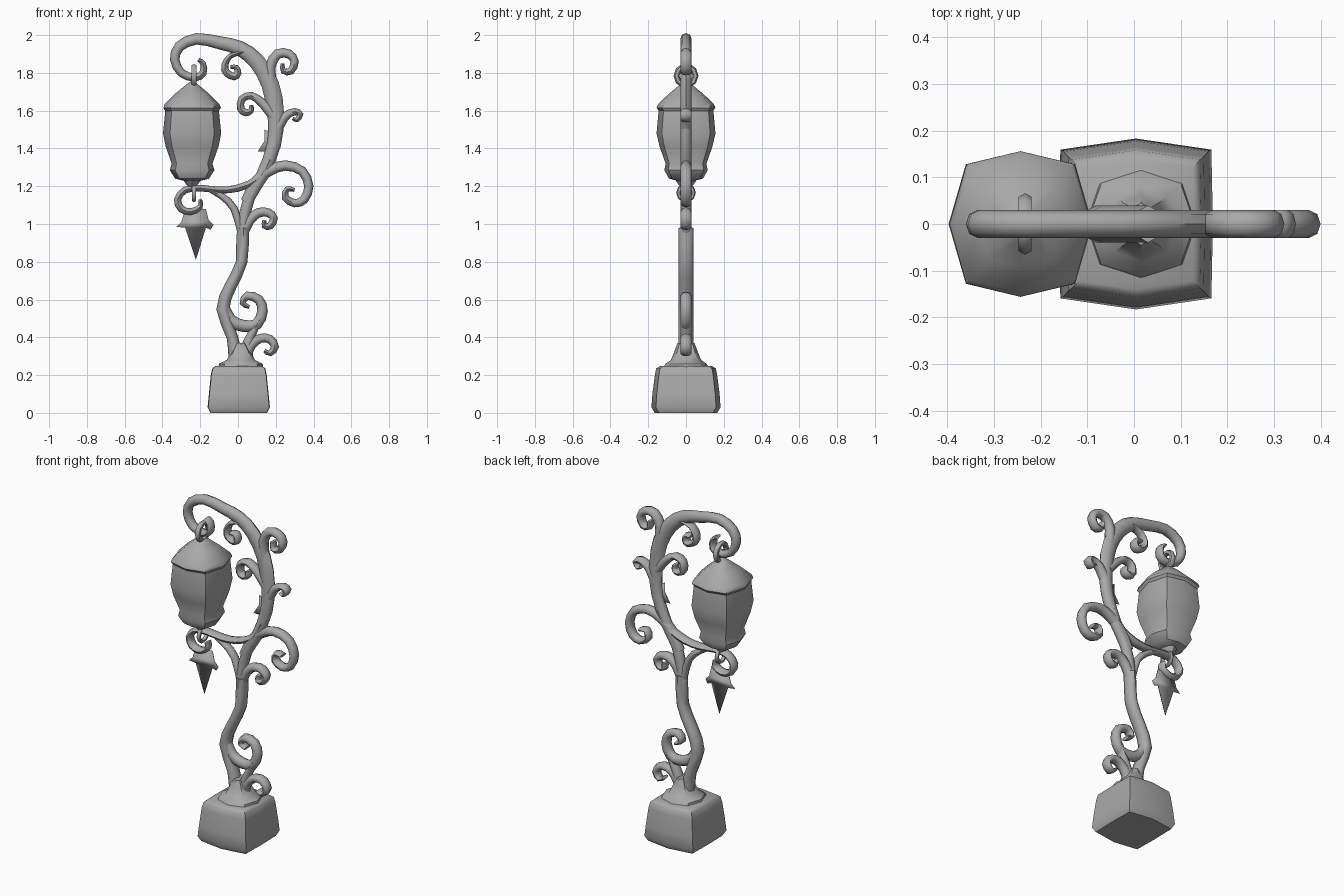
import bpy, bmesh, math
from mathutils import Vector

if "Cube" in bpy.data.objects:
    bpy.data.objects.remove(bpy.data.objects["Cube"], do_unlink=True)

grey = bpy.data.materials.new("plain grey")
grey.use_nodes = True
grey.diffuse_color = (0.4, 0.4, 0.4, 1)
grey.node_tree.nodes["Principled BSDF"].inputs["Base Color"].default_value = (0.4, 0.4, 0.4, 1)


def finish(name, bm, angle=60):
    """Turn a bmesh into a smooth-shaded object."""
    bmesh.ops.recalc_face_normals(bm, faces=bm.faces[:])
    mesh = bpy.data.meshes.new(name)
    bm.to_mesh(mesh)
    bm.free()
    mesh.materials.append(grey)
    obj = bpy.data.objects.new(name, mesh)
    bpy.context.collection.objects.link(obj)
    bpy.ops.object.select_all(action='DESELECT')
    obj.select_set(True)
    bpy.context.view_layer.objects.active = obj
    bpy.ops.object.shade_smooth_by_angle(angle=math.radians(angle))
    return obj


def skin(bm, rings, closed=False):
    """Bridge rings of points and cap the ends."""
    loops = [[bm.verts.new(p) for p in ring] for ring in rings]
    n = len(loops[0])
    pairs = list(zip(loops, loops[1:]))
    if closed:
        pairs.append((loops[-1], loops[0]))
    for a, b in pairs:
        for i in range(n):
            j = (i + 1) % n
            bm.faces.new((a[i], a[j], b[j], b[i]))
    if not closed:
        bm.faces.new(loops[0])
        bm.faces.new(loops[-1])


def smooth_path(pts, steps=2):
    """Catmull-Rom samples through the points."""
    p = [pts[0] * 2 - pts[1]] + pts + [pts[-1] * 2 - pts[-2]]
    out = []
    for a, b, c, d in zip(p, p[1:], p[2:], p[3:]):
        for s in range(steps):
            t = s / steps
            out.append((b * 2 + (c - a) * t + (a * 2 - b * 5 + c * 4 - d) * t * t
                        + (b * 3 - a - c * 3 + d) * t ** 3) / 2)
    return out + [pts[-1]]


def vine(name, points, widths, depth=3.0, sides=8):
    """Tapered branch through (x, z) points in hundredths."""
    path = smooth_path([Vector((x, 0, z)) / 100 for x, z in points])
    rings, last = [], len(path) - 1
    for i, p in enumerate(path):
        tangent = (path[min(i + 1, last)] - path[max(i - 1, 0)]).normalized()
        side = Vector((tangent.z, 0, -tangent.x))
        f = i / last * (len(widths) - 1)
        k = min(int(f), len(widths) - 2)
        w = (widths[k] + (widths[k + 1] - widths[k]) * (f - k)) / 100
        rings.append([p + side * w * math.cos(a) + Vector((0, depth / 100 * math.sin(a), 0))
                      for a in (math.tau * s / sides for s in range(sides))])
    bm = bmesh.new()
    skin(bm, rings)
    return finish(name, bm)


def block(name, cx, profile, corner_x, corner_y):
    """Eight-sided squarish body from (x radius, y radius, z) levels."""
    outline = [(1, 0), (corner_x, corner_y), (0, 1), (-corner_x, corner_y),
               (-1, 0), (-corner_x, -corner_y), (0, -1), (corner_x, -corner_y)]
    bm = bmesh.new()
    skin(bm, [[(cx + u * rx, v * ry, z) for u, v in outline] for rx, ry, z in profile])
    return finish(name, bm, 45)


def ring(name, centre, major, minor):
    """Ring standing in the side plane."""
    bm = bmesh.new()
    rings = []
    for i in range(10):
        a = math.tau * i / 10
        rings.append([(centre[0] + minor * math.sin(b),
                       (major + minor * math.cos(b)) * math.cos(a),
                       centre[1] + (major + minor * math.cos(b)) * math.sin(a))
                      for b in (math.tau * s / 6 for s in range(6))])
    skin(bm, rings, closed=True)
    return finish(name, bm)


def plate(name, points):
    """Thin flat plate in the front plane."""
    bm = bmesh.new()
    bm.faces.new([bm.verts.new((x / 100, 0, z / 100)) for x, z in points])
    obj = finish(name, bm)
    thick = obj.modifiers.new("thickness", 'SOLIDIFY')
    thick.thickness, thick.offset = 0.004, 0
    return obj


# Pedestal and the mound on top of it
block("pedestal", 0.004, [(.15, .165, 0), (.165, .183, .03), (.158, .178, .1),
                          (.148, .165, .2), (.14, .158, .235), (.125, .14, .247)], .98, .87)
block("root_mound", 0.015, [(.12, .12, .235), (.115, .11, .26), (.075, .08, .28),
                            (.05, .06, .33), (.025, .045, .37)], .75, .75)

# Trunk sweeping up into the overhead arch and hook
vine("lower_trunk", [(-1, 28), (-3, 40), (-8, 55), (-4, 67), (2, 80), (3, 98)],
     [4, 3, 3.5, 3.2, 3, 2.8], 4)
vine("trunk_arch", [(2, 80), (2.5, 98), (6, 114), (13, 126), (19, 142), (20, 158), (17, 174),
                    (10, 186), (1, 193), (-10, 196), (-22, 198), (-31, 194), (-33.5, 87 + 100),
                    (-30, 180), (-23, 177.5), (-18.5, 180), (-18.5, 185), (-21, 187)],
     [3, 3, 3.6, 4.8, 4.2, 3.2, 2.7, 2.2, 2, 1])

# Side scrolls
vine("crown_scroll", [(18, 172), (17, 183), (21, 190), (27, 190), (30, 186), (28, 181),
                      (24, 181), (23.5, 185)], [3, 2.7, 2.3, 2, 1])
vine("arch_scroll", [(3, 191), (-4, 189), (-7, 184), (-6, 180), (-2, 178), (0, 180),
                     (-1, 183), (-4, 183)], [1, 2, 2, 1])
vine("inner_scroll", [(19, 157), (13, 164), (7, 168), (2, 166), (1.5, 161), (4, 159),
                      (7, 160), (7, 163)], [3, 2, 2, 2, 1])
vine("outer_scroll", [(21, 151), (25, 157), (30, 159.5), (33, 158), (31, 155), (29, 156)],
     [3, 2, 1.6, .8])
vine("large_scroll", [(4, 112), (9, 122), (16, 128), (25, 131), (34, 128), (37.5, 120),
                      (35, 113), (30, 111), (25, 114), (26, 118.5), (30, 118)],
     [2.5, 3, 2.5, 2.4, 2, 1])
vine("middle_scroll", [(2, 94), (6, 102), (11, 106), (16, 106), (19, 103), (17, 99),
                       (14, 99), (14, 102)], [3, 2.6, 2.2, 2, 1])
vine("lower_scroll", [(-8, 56), (-4, 49), (3, 46), (10, 47), (13, 54), (11, 60), (5, 62),
                      (2.5, 58), (6, 56)], [3.5, 3.2, 2.8, 2.3, 1])
vine("root_strand", [(4, 28), (5, 36), (8, 43), (12, 50)], [4, 2.5, 1.5])
vine("root_scroll", [(3, 28), (7, 36), (12, 39.5), (17, 39), (19.5, 35), (17, 31.5),
                     (14, 33)], [3, 2.4, 2.2, 1])

# Branches that carry the pendant
vine("lantern_branch", [(17, 134), (11, 124), (0, 119), (-10, 118), (-20, 119), (-28, 118),
                        (-32, 113), (-30, 108), (-25, 106.5), (-20, 109), (-20, 113)],
     [2, 2, 1.7, 1.8, 2, 1.8, 1])
vine("brace_branch", [(2, 94), (-2, 108), (-9, 115), (-18, 119.5)], [2, 2, 1.2], 2.5)
plate("thorn", [(10.5, 138.5), (14, 144), (14, 150), (19, 148), (18, 138)])

# Lantern
lx = -0.243
block("lantern_body", lx, [(.03, .03, 1.225), (.09, .09, 1.24), (.118, .115, 1.285),
                           (.108, .108, 1.32), (.14, .14, 1.41), (.154, .156, 1.48),
                           (.142, .145, 1.6)], .76, .82)
block("lantern_roof", lx, [(.14, .14, 1.595), (.152, .156, 1.615), (.145, .148, 1.635),
                           (.09, .09, 1.69), (.035, .035, 1.735), (.01, .015, 1.755)], .76, .82)
block("lantern_finial", lx, [(.01, .02, 1.185), (.035, .045, 1.215), (.05, .06, 1.24)], .7, .7)
ring("hanging_ring", (lx + 0.01, 1.785), 0.05, 0.016)
ring("pendant_ring", (lx + 0.01, 1.165), 0.04, 0.012)

# Arrow-shaped pendant
plate("pendant", [(-22.3, 81), (-28, 98), (-32.5, 98.5), (-30, 101), (-28, 108),
                  (-17, 108), (-15.5, 102), (-13, 99.5), (-14.5, 97), (-17, 98)])
